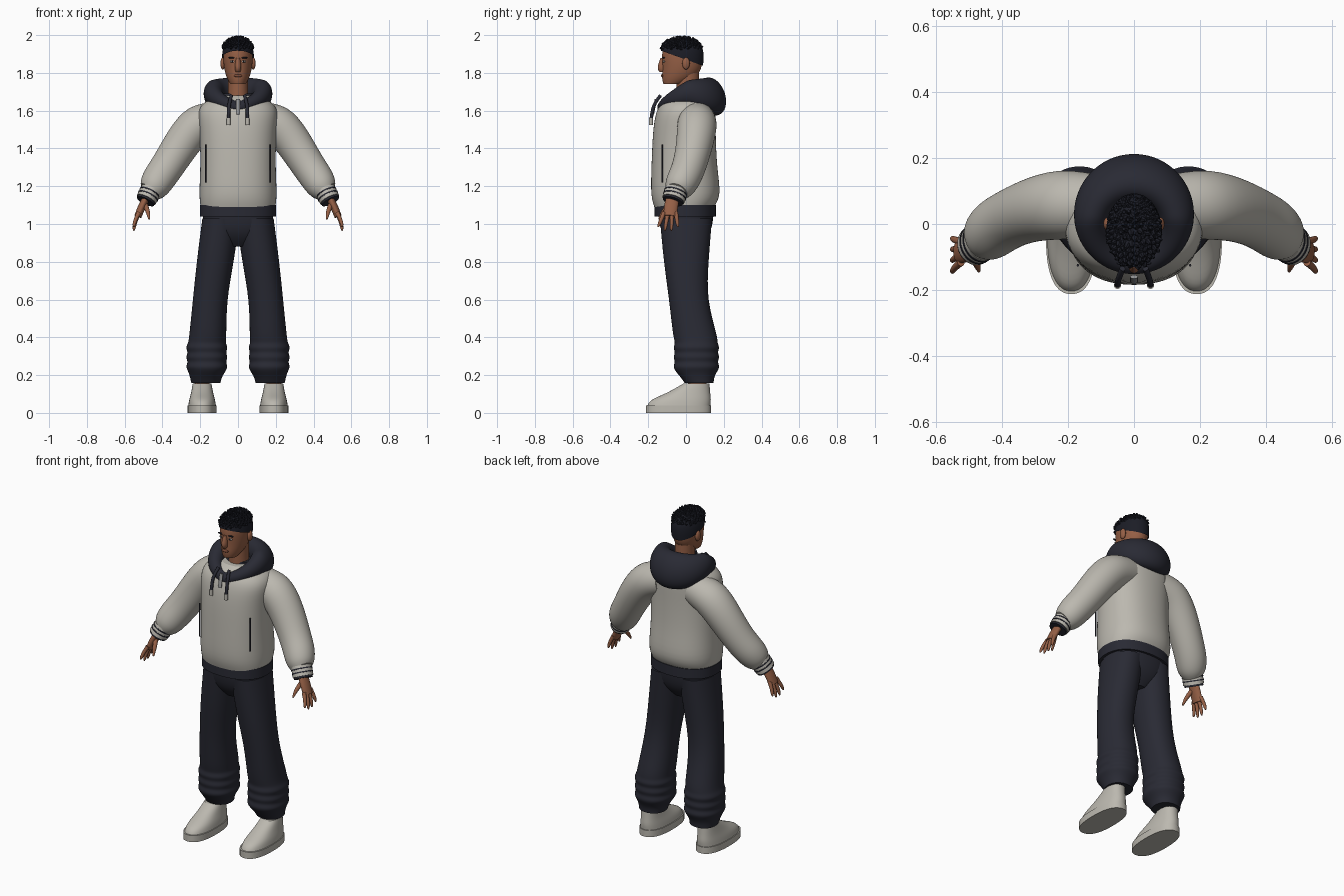
import bpy, bmesh, math, random
from mathutils import Vector, Matrix

cube = bpy.data.objects.get("Cube")
if cube:
    bpy.data.objects.remove(cube)


def material(name, red, green, blue):
    mat = bpy.data.materials.new(name)
    mat.use_nodes = True
    mat.diffuse_color = (red, green, blue, 1)
    shader = mat.node_tree.nodes["Principled BSDF"]
    shader.inputs["Base Color"].default_value = mat.diffuse_color
    shader.inputs["Roughness"].default_value = .8
    return mat


light = material("light fabric", .5, .48, .43)
navy = material("dark navy fabric", .022, .023, .034)
black = material("black hair", .011, .012, .019)
skin = material("brown skin", .3, .115, .06)
lip = material("lip brown", .2, .07, .04)
white = material("eye white", .5, .45, .4)
metal = material("zip grey", .3, .3, .3)

X, Y, Z = Vector((1, 0, 0)), Vector((0, 1, 0)), Vector((0, 0, 1))


def oval(centre, u, v, sides=20, power=2):
    """Closed superellipse around centre, spanned by the half axes u and v."""
    points = []
    for i in range(sides):
        angle = math.tau * i / sides
        c, s = math.cos(angle), math.sin(angle)
        points.append(Vector(centre) + u * math.copysign(abs(c) ** (2 / power), c)
                      + v * math.copysign(abs(s) ** (2 / power), s))
    return points


def loft_mesh(rings, closed=False):
    """Skin the rings; open ends get a crisp flat cap."""
    bm = bmesh.new()
    crease = bm.edges.layers.float.new("crease_edge")
    loops = [[bm.verts.new(point) for point in ring] for ring in rings]
    following = loops[1:] + loops[:1] if closed else loops[1:]
    for lower, upper in zip(loops, following):
        for i in range(len(lower)):
            bm.faces.new((lower[i - 1], lower[i], upper[i], upper[i - 1])).smooth = True
    if not closed:
        for loop in (loops[0], loops[-1]):
            for edge in bm.faces.new(loop).edges:
                edge[crease] = 1
                edge.smooth = False
    return bm


def finish(name, bm, mat, mirror=False, subdivide=True):
    bmesh.ops.recalc_face_normals(bm, faces=bm.faces)
    mesh = bpy.data.meshes.new(name)
    bm.to_mesh(mesh)
    bm.free()
    mesh.materials.append(mat)
    part = bpy.data.objects.new(name, mesh)
    bpy.context.collection.objects.link(part)
    if mirror:
        part.modifiers.new("Mirror", "MIRROR").use_mirror_merge = False
    if subdivide:
        smoother = part.modifiers.new("Subdivision", "SUBSURF")
        smoother.levels = smoother.render_levels = 2


def level_rings(rows, power=2):
    """Horizontal rings from rows of height, centre x, centre y, half width, half depth."""
    return [oval((x, y, z), X * width, Y * depth, power=power)
            for z, x, y, width, depth in rows]


def central(rows):
    """Rows on the body axis: height, half width, centre y, half depth."""
    return [(z, 0, y, width, depth) for z, width, y, depth in rows]


def stack(name, rows, mat, mirror=False, power=2):
    finish(name, loft_mesh(level_rings(rows, power)), mat, mirror)


def tube(name, rows, mat, mirror=True, flat=1, sides=12):
    """Tube along rows of x, y, z, radius; flat widens it front to back."""
    path = [Vector(row[:3]) for row in rows]
    rings = []
    for i, centre in enumerate(path):
        along = (path[min(i + 1, len(path) - 1)] - path[max(i - 1, 0)]).normalized()
        side = Y.cross(along).normalized()
        radius = rows[i][-1]
        rings.append(oval(centre, side * radius, along.cross(side) * radius * flat, sides))
    finish(name, loft_mesh(rings), mat, mirror)


def ball(name, centre, size, mat, mirror=False):
    bm = bmesh.new()
    place = Matrix.Translation(centre) @ Matrix.Diagonal((*size, 1))
    bmesh.ops.create_uvsphere(bm, u_segments=20, v_segments=12, radius=1, matrix=place)
    for face in bm.faces:
        face.smooth = True
    finish(name, bm, mat, mirror, subdivide=False)


# Shoes and ankles
stack("shoe_soles", [(z, .19, -.04, .078, .175) for z in (0, .02, .04)],
      light, mirror=True, power=2.4)
stack("shoe_uppers", [(.03, .19, -.04, .075, .17), (.07, .19, -.03, .07, .165),
                      (.1, .19, .01, .06, .12), (.155, .19, .055, .05, .07)],
      light, mirror=True, power=2.3)
stack("ankles", [(z, .19, .06, .04, .05) for z in (.1, .2)], skin, mirror=True)

# Baggy trousers, gathered into folds above the ankle
legs = [(1.03, .09, 0, .1, .14), (.8, .12, 0, .1, .12), (.6, .15, .01, .09, .1),
        (.4, .16, .05, .1, .12)]
for fold in range(7):
    swell = .014 * (fold % 2)
    legs.append((.37 - .025 * fold, .165, .055, .1 + swell, .112 + swell))
legs += [(.19, .17, .06, .085, .09), (.157, .17, .07, .078, .077)]
stack("trouser_legs", legs, navy, mirror=True, power=2.2)
stack("trouser_hips", central([(1.08, .19, 0, .15), (.95, .19, 0, .14), (.88, .06, 0, .07)]),
      navy, power=2.4)

# Hoodie body, hem and pocket slits
stack("hoodie_body", central([
    (1.09, .2, -.01, .16), (1.15, .21, 0, .19), (1.3, .2, -.01, .175), (1.5, .205, -.01, .168),
    (1.6, .22, 0, .16), (1.65, .18, .01, .14), (1.68, .1, .02, .1)]), light, power=2.3)
stack("hoodie_hem", central([(z, .205, -.005, .165) for z in (1.04, 1.07, 1.1)]),
      navy, power=2.3)
tube("pocket_slits", [(.17, -.125, z, .004) for z in (1.22, 1.32, 1.42)], navy)

# Sleeves
tube("sleeves", [(.1, .06, 1.56, .09), (.21, .06, 1.54, .11), (.29, .05, 1.44, .1),
                 (.37, .02, 1.31, .09), (.42, -.01, 1.24, .09), (.45, -.04, 1.19, .08),
                 (.47, -.05, 1.17, .06)], light, sides=20)

# Cuffs with two dark stripes and a dark edge
cuff_top, cuff_end = Vector((.46, -.05, 1.18)), Vector((.49, -.07, 1.12))
bands = {"cuffs": (0, .85, .056, light), "cuff_edges": (.75, 1, .051, navy),
         "upper_stripes": (.2, .3, .058, navy), "lower_stripes": (.5, .6, .058, navy)}
for label, (start, stop, radius, mat) in bands.items():
    tube(label, [(*cuff_top.lerp(cuff_end, t), radius)
                 for t in (start, (start + stop) / 2, stop)], mat, flat=1.1, sides=20)

# Hands
tube("palms", [(.485, -.07, 1.14, .02), (.51, -.08, 1.09, .022), (.53, -.085, 1.04, .02)],
     skin, flat=1.8)
for i, label in enumerate(("index", "middle", "ring", "little")):
    spread = i - 1.5
    knuckle = Vector((.525, -.085 + .021 * spread, 1.06))
    tip = Vector((.552, -.095 + .035 * spread, .962 + .01 * spread ** 2))
    tube(label + "_fingers",
         [(*(knuckle.lerp(tip, t) + X * .02 * t * (1 - t)), radius)
          for t, radius in ((0, .013), (.5, .011), (.85, .01), (1, .004))], skin, sides=8)
tube("thumbs", [(.49, -.09, 1.1, .015), (.475, -.125, 1.06, .013), (.47, -.143, 1.025, .005)],
     skin, sides=8)

# Hood: a thick roll, low at the throat and deep at the back
hood = []
for i in range(28):
    angle = math.tau * i / 28
    out = Vector((math.sin(angle), -math.cos(angle), 0))
    turn = 1 + out.y
    side, back = min(1, turn), max(0, out.y)
    centre = out * .13 + Y * .01 + Z * (1.615 + .08 * side ** .6 - .02 * back)
    thick = .034 + .02 * turn
    hood.append(oval(centre, out * thick, Z * (thick + .015 * turn) - out * .02 * back, 14))
finish("hood", loft_mesh(hood, closed=True), navy)
stack("hood_lining", central([(1.6, .09, .02, .1), (1.69, .09, .04, .08)]), navy)

# Drawstrings and zip
tube("drawstrings", [(.035, -.135, 1.68, .01), (.05, -.175, 1.63, .01), (.05, -.185, 1.55, .01)],
     navy, sides=8)
tube("drawstring_tips", [(.05, -.186, z, .012) for z in (1.56, 1.54, 1.525)], light, sides=8)
tube("zip", [(0, -.16, 1.66, .012), (0, -.175, 1.58, .012)], metal, mirror=False, flat=.5)

# Head and neck
skull = [(1.74, .04, -.07, .05), (1.77, .06, -.04, .09), (1.82, .075, -.02, .105),
         (1.88, .08, -.02, .11), (1.94, .075, -.02, .105), (1.97, .04, -.02, .06)]
stack("head", central(skull), skin)
stack("neck", central([(1.6, .06, .01, .06), (1.7, .053, .01, .06), (1.8, .055, .01, .06)]), skin)
stack("nose", central([(1.88, .01, -.12, .015), (1.825, .02, -.13, .026),
                       (1.805, .012, -.12, .02)]), skin)
ball("ears", (.08, 0, 1.85), (.013, .02, .032), skin, mirror=True)
ball("eyes", (.03, -.117, 1.86), (.013, .006, .006), white, mirror=True)
ball("irises", (.03, -.121, 1.86), (.005, .004, .005), black, mirror=True)
ball("eyebrows", (.033, -.118, 1.88), (.02, .007, .004), black, mirror=True)
ball("lips", (0, -.125, 1.785), (.022, .008, .008), lip)

# Hair cap trimmed along a sloping hairline
grow = .006
cap = loft_mesh(level_rings(central([(z + grow, width + grow, y, depth + grow)
                                     for z, width, y, depth in skull[1:]])))
bmesh.ops.bisect_plane(cap, geom=cap.verts[:] + cap.edges[:] + cap.faces[:],
                       plane_co=Z * 1.87, plane_no=Z + Y * .36, clear_inner=True)
finish("hair_cap", cap, black)

# Short leaning tufts spread in a spiral over the crown
random.seed(4)
tufts = bmesh.new()
count = 150
golden_angle = math.pi * (3 - math.sqrt(5))
for i in range(count):
    rise = .1 + .9 * (i + .5) / count
    reach = math.sqrt(1 - rise * rise)
    away = Vector((reach * math.cos(i * golden_angle), reach * math.sin(i * golden_angle), rise))
    root = Vector((away.x * .072, away.y * .1 - .022, away.z * .06 + 1.92))
    lean = away + Vector((random.uniform(-.5, .5), random.uniform(-.9, .2), .25))
    turned = lean.to_track_quat("Z", "Y").to_matrix().to_4x4()
    bmesh.ops.create_cone(tufts, cap_ends=True, segments=6, radius1=.016, radius2=.005,
                          depth=random.uniform(.03, .04),
                          matrix=Matrix.Translation(root) @ turned)
for vert in tufts.verts:
    vert.co.z = min(vert.co.z, 2)
finish("hair_tufts", tufts, black, subdivide=False)
